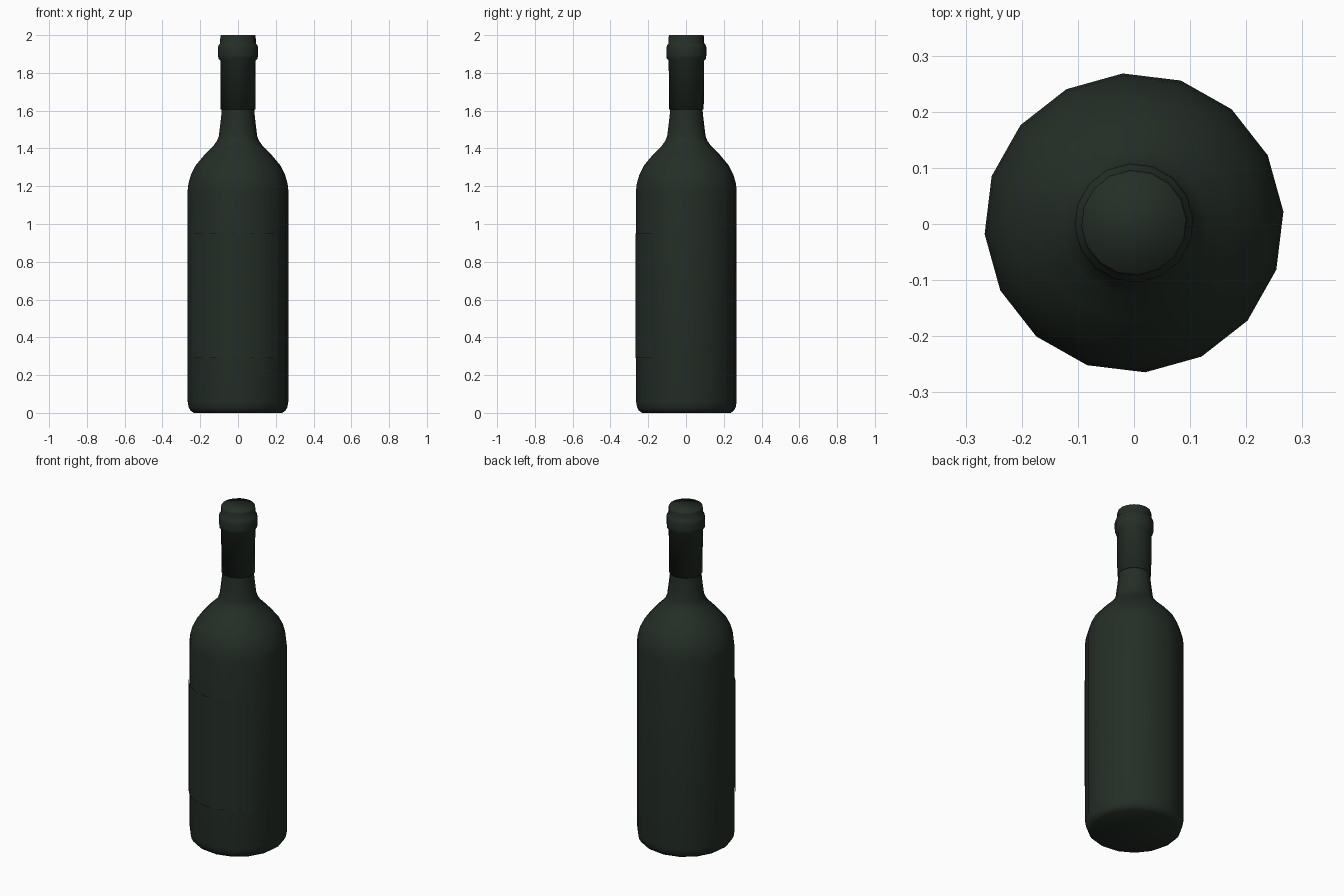
import bpy, bmesh
from math import cos, sin, radians, pi

if "Cube" in bpy.data.objects:
    bpy.data.objects.remove(bpy.data.objects["Cube"])

SIDES = 16
OFFSET = radians(4.3)


def material(name, rgb):
    m = bpy.data.materials.new(name)
    m.diffuse_color = (*rgb, 1)
    m.use_nodes = True
    m.node_tree.nodes["Principled BSDF"].inputs["Base Color"].default_value = m.diffuse_color
    return m


def finish(bm, name, mat, angle):
    me = bpy.data.meshes.new(name)
    bm.to_mesh(me)
    bm.free()
    ob = bpy.data.objects.new(name, me)
    bpy.context.collection.objects.link(ob)
    me.materials.append(mat)
    bpy.ops.object.select_all(action='DESELECT')
    ob.select_set(True)
    bpy.context.view_layer.objects.active = ob
    bpy.ops.object.shade_smooth_by_angle(angle=radians(angle))
    return ob


def lathe(name, profile, mat, angle, close_bottom=True):
    """Revolve (radius, z) points, bottom to top, and cap the ends."""
    bm = bmesh.new()
    rings = [[bm.verts.new((r * cos(OFFSET + 2 * pi * i / SIDES),
                            r * sin(OFFSET + 2 * pi * i / SIDES) + 0.002, z))
              for i in range(SIDES)] for r, z in profile]
    for a, b in zip(rings, rings[1:]):
        for i in range(SIDES):
            j = (i + 1) % SIDES
            bm.faces.new((a[i], a[j], b[j], b[i]))
    bm.faces.new(rings[-1])
    if close_bottom:
        bm.faces.new(rings[0][::-1])
    return finish(bm, name, mat, angle)


glass = material("dark_green", (0.018, 0.027, 0.02))

# glass body: rounded base, straight wall, shoulder and neck
lathe("bottle_body", [
    (0.235, 0.0), (0.252, 0.012), (0.262, 0.03), (0.267, 0.06),
    (0.267, 1.18), (0.263, 1.215), (0.25, 1.26), (0.225, 1.31),
    (0.175, 1.37), (0.13, 1.415), (0.112, 1.44), (0.102, 1.465),
    (0.095, 1.52), (0.087, 1.59), (0.086, 1.62), (0.086, 1.98)], glass, 50)

# foil sleeve over the neck with the raised lip ring
lathe("neck_foil", [
    (0.086, 1.605), (0.092, 1.605), (0.094, 1.865), (0.104, 1.875),
    (0.106, 1.895), (0.106, 1.935), (0.102, 1.948), (0.095, 1.955),
    (0.094, 1.99), (0.091, 2.0)], glass, 100, close_bottom=False)

# curved front label
bm = bmesh.new()
steps, start, end = 16, radians(207.5), radians(320.5)
cols = []
for i in range(steps + 1):
    a = start + (end - start) * i / steps
    cols.append([bm.verts.new((0.269 * cos(a), 0.269 * sin(a) + 0.001, z))
                 for z in (0.29, 0.95)])
for p, q in zip(cols, cols[1:]):
    bm.faces.new((p[0], q[0], q[1], p[1]))
finish(bm, "front_label", glass, 40)
